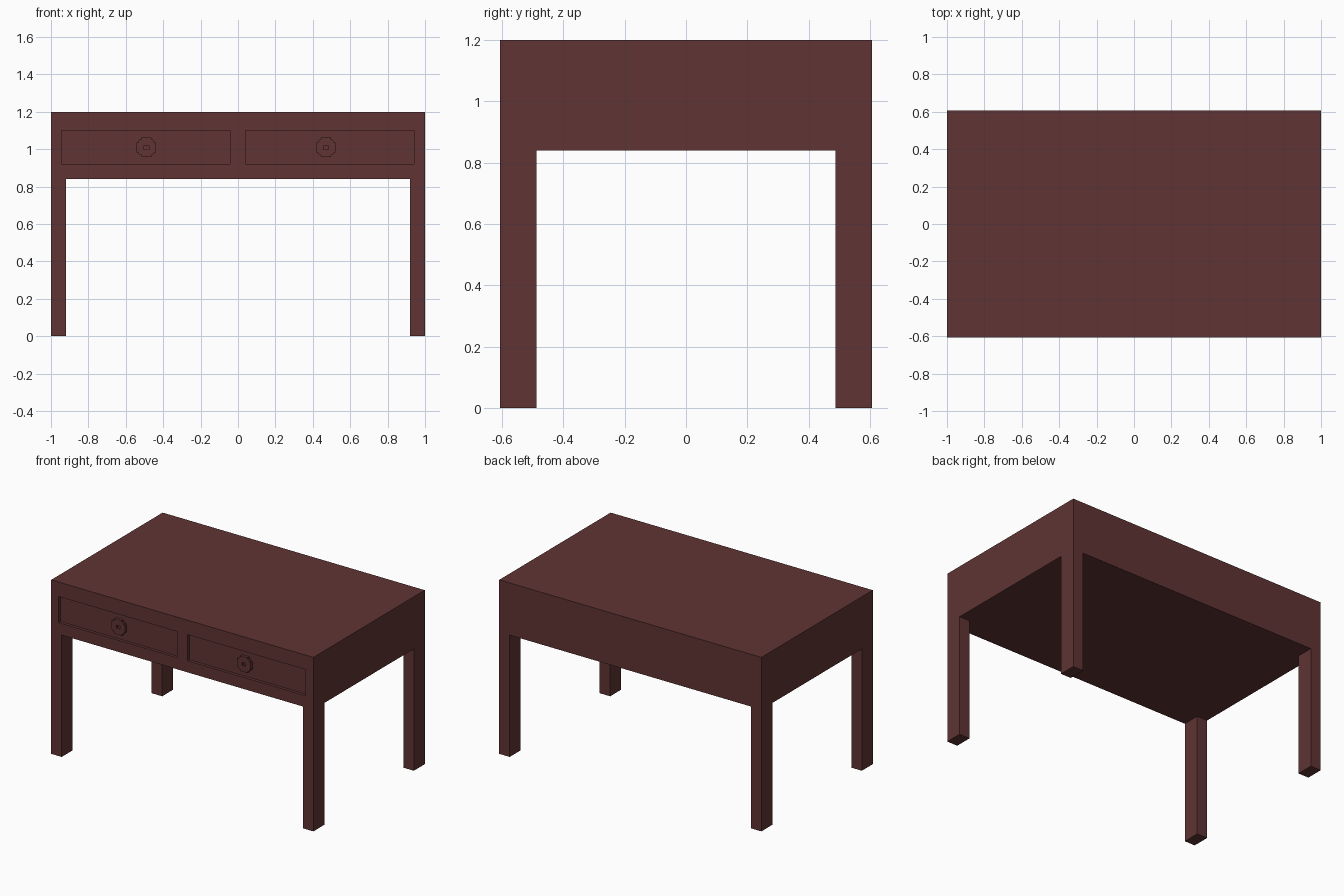
import bpy, bmesh
from mathutils import Vector

if "Cube" in bpy.data.objects:
    bpy.data.objects.remove(bpy.data.objects["Cube"])

W, D, H = 1.0, 0.607, 1.2          # half width, half depth, height
APRON = 0.84                       # underside of the body
RECESS = 0.02                      # depth of drawer recesses

wood = bpy.data.materials.new("dark red wood")
wood.diffuse_color = (0.117, 0.034, 0.034, 1)
wood.use_nodes = True
wood.node_tree.nodes["Principled BSDF"].inputs["Base Color"].default_value = wood.diffuse_color


def finish(bm, name):
    bmesh.ops.recalc_face_normals(bm, faces=bm.faces)
    me = bpy.data.meshes.new(name)
    bm.to_mesh(me)
    bm.free()
    me.materials.append(wood)
    ob = bpy.data.objects.new(name, me)
    bpy.context.collection.objects.link(ob)
    return ob


def box(name, lo, hi):
    bm = bmesh.new()
    bmesh.ops.create_cube(bm, size=1)
    lo, hi = Vector(lo), Vector(hi)
    for v in bm.verts:
        v.co = (lo + hi) / 2 + v.co * (hi - lo)
    return finish(bm, name)


def cut(target, cutter):
    cutter.hide_render = True
    cutter.hide_viewport = True
    m = target.modifiers.new("cut", 'BOOLEAN')
    m.operation = 'DIFFERENCE'
    m.solver = 'EXACT'
    m.object = cutter


# Solid table body
body = box("table_body", (-W, -D, APRON), (W, D, H))

# Four corner legs
for sx, side in ((-1, "left"), (1, "right")):
    for sy, end in ((-1, "front"), (1, "back")):
        xs = sorted((sx * 0.92, sx * W))
        ys = sorted((sy * 0.488, sy * D))
        box(f"{end}_{side}_leg", (xs[0], ys[0], 0), (xs[1], ys[1], APRON))

# Notched cross outline of a drawer pull: one quarter, turned four times
quarter = [(0.052, -0.027), (0.052, 0.027), (0.042, 0.027), (0.042, 0.034), (0.034, 0.042), (0.027, 0.042)]
outline = []
for turn in range(4):
    for x, z in quarter:
        for _ in range(turn):
            x, z = -z, x
        outline.append((x, z))

# Recessed drawer fronts, each with a pull that has a small square hole
for side, x0, x1, kx in (("left", -0.943, -0.042, -0.49), ("right", 0.04, 0.941, 0.47)):
    cut(body, box(f"{side}_drawer_cutter", (x0, -D - 0.1, 0.92), (x1, -D + RECESS, 1.10)))
    kz = 1.01
    bm = bmesh.new()
    face = bm.faces.new([bm.verts.new((kx + x, -D + RECESS, kz + z)) for x, z in outline])
    ext = bmesh.ops.extrude_face_region(bm, geom=[face])
    for v in ext["geom"]:
        if isinstance(v, bmesh.types.BMVert):
            v.co.y = -D
    pull = finish(bm, f"{side}_drawer_pull")
    cut(pull, box(f"{side}_pull_hole_cutter", (kx - 0.013, -D - 0.1, kz - 0.011),
                  (kx + 0.013, -D + 0.015, kz + 0.011)))
